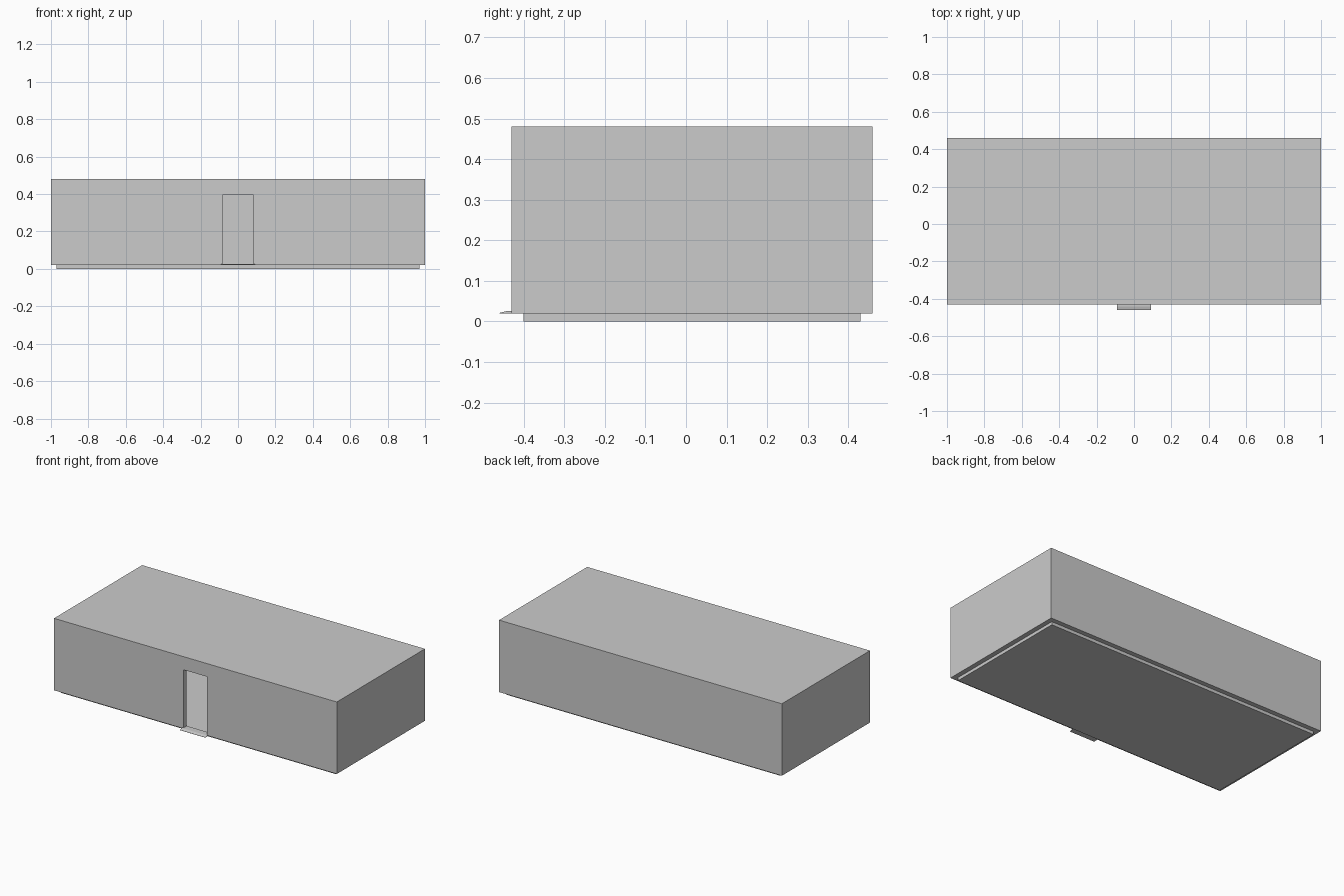
import bpy, bmesh

if "Cube" in bpy.data.objects:
    bpy.data.objects.remove(bpy.data.objects["Cube"])

WALL = 0.03
X0, X1, Y0, Y1, Z0, Z1 = -1.0, 1.0, -0.43, 0.46, 0.02, 0.48
DOOR_X, DOOR_TOP, TRIM = 0.09, 0.403, 0.007


def box(name, lo, hi):
    bm = bmesh.new()
    bmesh.ops.create_cube(bm, size=1)
    for v in bm.verts:
        v.co = [lo[i] if v.co[i] < 0 else hi[i] for i in range(3)]
    mesh = bpy.data.meshes.new(name)
    bm.to_mesh(mesh)
    bm.free()
    ob = bpy.data.objects.new(name, mesh)
    bpy.context.collection.objects.link(ob)
    return ob


def extrude_profile(name, pts, axis, a, b):
    # closed profile swept along x or y from a to b
    bm = bmesh.new()
    place = (lambda p, t: (t, p[0], p[1])) if axis == 'x' else (lambda p, t: (p[0], t, p[1]))
    face = bm.faces.new([bm.verts.new(place(p, a)) for p in pts])
    ext = bmesh.ops.extrude_face_region(bm, geom=[face])
    move = (b - a, 0, 0) if axis == 'x' else (0, b - a, 0)
    bmesh.ops.translate(bm, vec=move,
                        verts=[g for g in ext['geom'] if isinstance(g, bmesh.types.BMVert)])
    bmesh.ops.recalc_face_normals(bm, faces=bm.faces)
    mesh = bpy.data.meshes.new(name)
    bm.to_mesh(mesh)
    bm.free()
    ob = bpy.data.objects.new(name, mesh)
    bpy.context.collection.objects.link(ob)
    return ob


def cut(target, cutter):
    mod = target.modifiers.new(cutter.name, 'BOOLEAN')
    mod.operation = 'DIFFERENCE'
    mod.solver = 'EXACT'
    mod.object = cutter
    bpy.context.view_layer.objects.active = target
    bpy.ops.object.modifier_apply(modifier=mod.name)
    bpy.data.objects.remove(cutter)


# hollow shell of walls and roof, with the doorway cut in the front
shell = box("walls_and_roof", (X0, Y0, Z0), (X1, Y1, Z1))
cut(shell, box("room_cutter", (X0 + WALL, Y0 + WALL, -0.1), (X1 - WALL, Y1 - WALL, Z1 - WALL)))
cut(shell, box("door_cutter", (-DOOR_X, Y0 - 0.1, -0.1), (DOOR_X, Y0 + 0.1, DOOR_TOP)))

# floor slab
box("floor_slab", (X0 + WALL, Y0 + WALL, 0), (X1 - WALL, Y1 - WALL, Z0))

# thin lining around the doorway
i = DOOR_X - TRIM
extrude_profile("door_frame",
                [(-DOOR_X, Z0), (-DOOR_X, DOOR_TOP), (DOOR_X, DOOR_TOP), (DOOR_X, Z0),
                 (i, Z0), (i, DOOR_TOP - TRIM), (-i, DOOR_TOP - TRIM), (-i, Z0)],
                'y', Y0, Y0 + WALL)

# sloped threshold
extrude_profile("threshold",
                [(-0.46, Z0), (-0.46, 0.021), (-0.44, 0.026), (Y0 + WALL, 0.026), (Y0 + WALL, Z0)],
                'x', -DOOR_X, DOOR_X)
